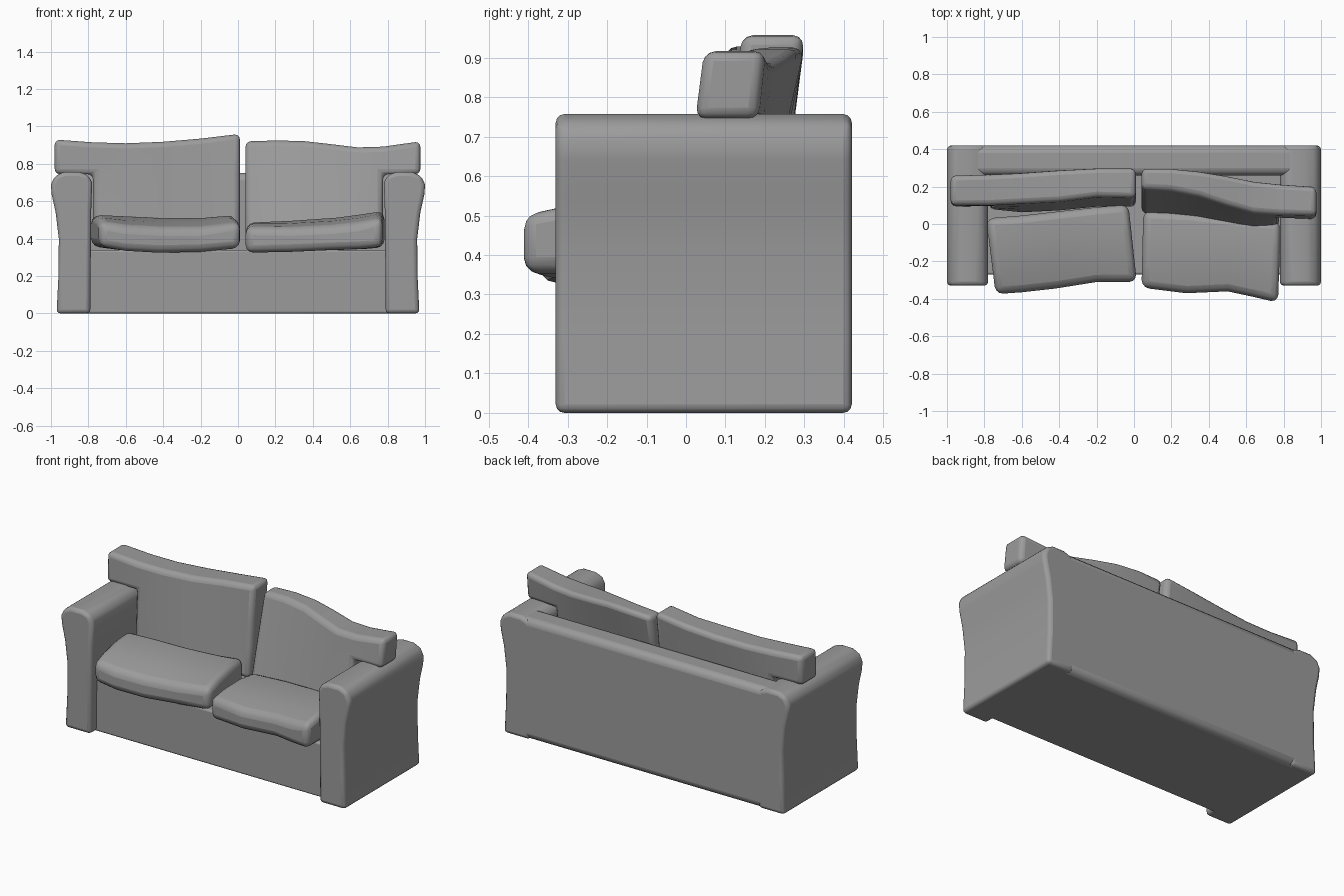
import bpy
import bmesh
from mathutils import Vector

old = bpy.data.objects.get("Cube")
if old:
    bpy.data.objects.remove(old, do_unlink=True)

GREY = (0.33, 0.33, 0.33, 1)
fabric = bpy.data.materials.new("grey_fabric")
fabric.use_nodes = True
fabric.diffuse_color = GREY
fabric.node_tree.nodes["Principled BSDF"].inputs["Base Color"].default_value = GREY


def finish(name, bm, bevel, segments=3):
    """Turn a bmesh into a soft-edged, smooth-shaded upholstered part."""
    bmesh.ops.recalc_face_normals(bm, faces=bm.faces[:])
    mesh = bpy.data.meshes.new(name)
    bm.to_mesh(mesh)
    bm.free()
    mesh.materials.append(fabric)
    obj = bpy.data.objects.new(name, mesh)
    bpy.context.collection.objects.link(obj)
    mod = obj.modifiers.new("soft_edges", "BEVEL")
    mod.width = bevel
    mod.segments = segments
    mod.limit_method = "ANGLE"
    mod.angle_limit = 0.7
    bpy.ops.object.select_all(action="DESELECT")
    obj.select_set(True)
    bpy.context.view_layer.objects.active = obj
    bpy.ops.object.shade_smooth_by_angle(angle=0.8)
    return obj


def padded(name, near, far, bevel, keep=lambda i, j: True):
    """Solid between two matching grids of points, leaving out unwanted cells."""
    bm = bmesh.new()
    cells = [(i, j) for i in range(len(near) - 1)
             for j in range(len(near[0]) - 1) if keep(i, j)]
    used = {}
    for i, j in cells:
        for key in ((i, j), (i + 1, j), (i + 1, j + 1), (i, j + 1)):
            if key not in used:
                a, b = key
                used[key] = (bm.verts.new(near[a][b]), bm.verts.new(far[a][b]))
    edges = {}
    for i, j in cells:
        ring = [(i, j), (i + 1, j), (i + 1, j + 1), (i, j + 1)]
        bm.faces.new([used[k][0] for k in ring])
        bm.faces.new([used[k][1] for k in reversed(ring)])
        for a, b in zip(ring, ring[1:] + ring[:1]):
            edges.setdefault(frozenset((a, b)), []).append((a, b))
    for pairs in edges.values():
        if len(pairs) == 1:
            a, b = pairs[0]
            bm.faces.new((used[b][0], used[a][0], used[a][1], used[b][1]))
    return finish(name, bm, bevel)


def box(name, x, y, z, bevel):
    bm = bmesh.new()
    bmesh.ops.create_cube(bm, size=1)
    for v in bm.verts:
        v.co = [lo + (c + 0.5) * (hi - lo) for c, (lo, hi) in zip(v.co, (x, y, z))]
    return finish(name, bm, bevel)


def arm(name, side):
    """Waisted arm profile, rolled at the top, running front to back."""
    profile = [(0.79, 0), (0.97, 0), (0.96, 0.2), (0.958, 0.4), (0.975, 0.54),
               (0.997, 0.64), (1.0, 0.69), (0.98, 0.735), (0.93, 0.757),
               (0.85, 0.757), (0.80, 0.74), (0.78, 0.7), (0.785, 0.55)]
    bm = bmesh.new()
    ends = []
    for y in (-0.33, 0.42):
        ends.append([bm.verts.new((side * px, y, pz)) for px, pz in profile])
        bm.faces.new(ends[-1])
    count = len(profile)
    for k in range(count):
        m = (k + 1) % count
        bm.faces.new((ends[0][k], ends[0][m], ends[1][m], ends[1][k]))
    return finish(name, bm, 0.022)


def seat_cushion(name, columns):
    """Columns: front x, front y, back x, back y, bottom, front top, back top."""
    under, over = [], []
    for xf, yf, xb, yb, low, top_f, top_b in columns:
        under.append([])
        over.append([])
        for t in (0, 0.3, 0.65, 1):
            x, y = xf + (xb - xf) * t, yf + (yb - yf) * t
            puff = 0.08 * t * (1 - t)
            under[-1].append(Vector((x, y, low)))
            over[-1].append(Vector((x, y, top_f + (top_b - top_f) * t + puff)))
    return padded(name, under, over, 0.04)


def back_cushion(name, columns, keep):
    """Columns: x, top height, low front y, low back y, top front y, top back y."""
    front, rear = [], []
    for x, top, fl, bl, ft, bt in columns:
        front.append([])
        rear.append([])
        for z in (0.4, 0.58, 0.745, top):
            t = (z - 0.4) / (top - 0.4)
            front[-1].append(Vector((x, fl + (ft - fl) * t, z)))
            rear[-1].append(Vector((x, bl + (bt - bl) * t, z)))
    return padded(name, front, rear, 0.028, keep)


# Frame
for label, side in (("left", 1), ("right", -1)):
    arm(label + "_arm", side)
box("base", (-0.86, 0.86), (-0.27, 0.36), (0, 0.34), 0.012)
box("backrest", (-0.89, 0.89), (0.26, 0.42), (0, 0.752), 0.04)

# Loose seat cushions
seat_cushion("right_seat_cushion", [
    (-0.74, -0.375, -0.79, 0.03, 0.36, 0.49, 0.52),
    (-0.60, -0.365, -0.60, 0.045, 0.335, 0.465, 0.52),
    (-0.42, -0.345, -0.38, 0.07, 0.325, 0.455, 0.51),
    (-0.20, -0.31, -0.20, 0.09, 0.33, 0.455, 0.51),
    (0.015, -0.31, -0.03, 0.105, 0.35, 0.485, 0.52)])
seat_cushion("left_seat_cushion", [
    (0.04, -0.34, 0.05, 0.07, 0.325, 0.46, 0.47),
    (0.28, -0.37, 0.30, 0.06, 0.33, 0.455, 0.49),
    (0.50, -0.36, 0.55, 0.03, 0.34, 0.465, 0.51),
    (0.64, -0.39, 0.68, 0.02, 0.345, 0.48, 0.53),
    (0.77, -0.42, 0.785, 0.01, 0.355, 0.51, 0.54)])

# Leaning back cushions, notched to rest over the arms
back_cushion("right_back_cushion", [
    (-0.98, 0.93, 0.08, 0.24, 0.10, 0.26),
    (-0.775, 0.915, 0.08, 0.24, 0.10, 0.265),
    (-0.60, 0.91, 0.06, 0.22, 0.11, 0.275),
    (-0.40, 0.918, 0.07, 0.22, 0.12, 0.29),
    (-0.20, 0.935, 0.09, 0.23, 0.145, 0.30),
    (0.01, 0.96, 0.09, 0.23, 0.14, 0.30)], lambda i, j: i > 0 or j == 2)
back_cushion("left_back_cushion", [
    (0.04, 0.92, 0.05, 0.20, 0.19, 0.30),
    (0.20, 0.925, 0.04, 0.18, 0.18, 0.30),
    (0.35, 0.922, 0.02, 0.16, 0.15, 0.285),
    (0.50, 0.905, -0.01, 0.14, 0.10, 0.26),
    (0.64, 0.888, -0.035, 0.14, 0.06, 0.23),
    (0.775, 0.892, -0.02, 0.14, 0.05, 0.215),
    (0.975, 0.92, -0.02, 0.15, 0.045, 0.20)], lambda i, j: i < 5 or j == 2)
